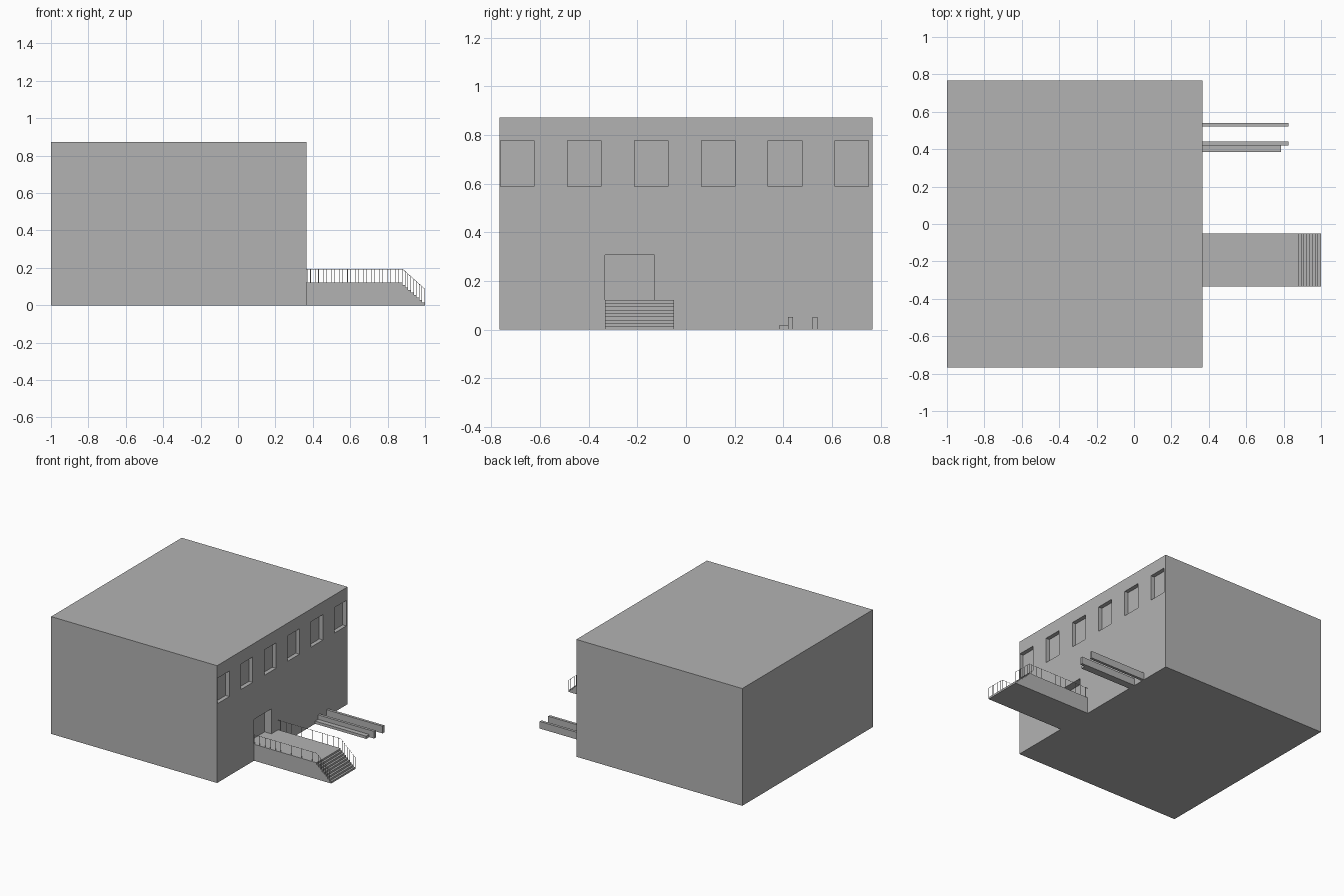
import bpy
import bmesh
from mathutils import Matrix, Vector

cube = bpy.data.objects.get("Cube")
if cube:
    bpy.data.objects.remove(cube, do_unlink=True)

grey = bpy.data.materials.new("plain_grey")
grey.use_nodes = True
GREY = (0.45, 0.45, 0.45, 1)
grey.diffuse_color = GREY
grey.node_tree.nodes["Principled BSDF"].inputs["Base Color"].default_value = GREY

WALL = 0.365           # x of the entrance wall
DECK = 0.122           # landing height
SIDES = (-0.333, -0.05)  # landing edges in y
STAIR, END = 0.88, 1.0   # start and end of the stairs


def finish(name, bm):
    mesh = bpy.data.meshes.new(name)
    bm.to_mesh(mesh)
    bm.free()
    mesh.materials.append(grey)
    obj = bpy.data.objects.new(name, mesh)
    bpy.context.collection.objects.link(obj)
    return obj


def add_box(bm, lo, hi):
    lo, hi = Vector(lo), Vector(hi)
    place = Matrix.Translation((lo + hi) / 2) @ Matrix.Diagonal((*(hi - lo), 1))
    bmesh.ops.create_cube(bm, size=1, matrix=place)


def box(name, lo, hi):
    bm = bmesh.new()
    add_box(bm, lo, hi)
    return finish(name, bm)


# Main block with recessed windows and doorway
building = box("building", (-1, -0.767, 0), (WALL, 0.767, 0.872))
bm = bmesh.new()
for i in range(6):
    y = -0.693 + i * 0.275
    add_box(bm, (WALL - 0.03, y - 0.069, 0.588), (WALL + 0.1, y + 0.069, 0.777))
add_box(bm, (WALL - 0.055, -0.333, DECK), (WALL + 0.1, -0.13, 0.307))
cutter = finish("opening_cutter", bm)
cutter.hide_render = True
cut = building.modifiers.new("openings", "BOOLEAN")
cut.object = cutter
cut.solver = "EXACT"
bpy.context.view_layer.objects.active = building
bpy.ops.object.modifier_apply(modifier=cut.name)
bpy.data.objects.remove(cutter, do_unlink=True)

# Landing and stairs, extruded from one stepped profile
RISERS = 9
run, rise = (END - STAIR) / (RISERS - 1), DECK / RISERS
profile = [(WALL, 0), (WALL, DECK), (STAIR, DECK)]
for i in range(1, RISERS):
    x, z = STAIR + (i - 1) * run, DECK - i * rise
    profile += [(x, z), (x + run, z)]
profile.append((END, 0))
bm = bmesh.new()
face = bm.faces.new([bm.verts.new((x, SIDES[0], z)) for x, z in profile])
side = bmesh.ops.extrude_face_region(bm, geom=[face])
moved = [g for g in side["geom"] if isinstance(g, bmesh.types.BMVert)]
bmesh.ops.translate(bm, verts=moved, vec=(0, SIDES[1] - SIDES[0], 0))
bmesh.ops.recalc_face_normals(bm, faces=bm.faces)
finish("landing_and_stairs", bm)


# Thin flat railings along both edges
def strip(bm, y, points):
    bm.faces.new([bm.verts.new((x, y, z)) for x, z in points])


def railing(name, y, shift):
    bm = bmesh.new()
    top, t = 0.195, 0.003
    low = top - (END - STAIR) * 0.9
    strip(bm, y, [(WALL, top - t), (STAIR, top - t), (STAIR, top), (WALL, top)])
    strip(bm, y, [(STAIR, top - t), (END, low - t), (END, low), (STAIR, top)])
    for i in range(12):
        x = WALL + 0.004 + shift + i * 0.043
        strip(bm, y, [(x, DECK), (x + t, DECK), (x + t, top), (x, top)])
    for i in range(RISERS):
        x = STAIR + i * run - t
        z = DECK - i * rise
        high = top - max(0, x - STAIR) * 0.9
        strip(bm, y, [(x, z), (x + t, z), (x + t, high - t), (x, high - t)])
    finish(name, bm)


railing("right_railing", SIDES[0], 0)
railing("left_railing", SIDES[1], 0.017)

# Long low walls and the kerb beside them
box("outer_low_wall", (WALL, 0.52, 0), (0.825, 0.54, 0.053))
box("inner_low_wall", (WALL, 0.42, 0), (0.825, 0.44, 0.053))
box("kerb", (WALL, 0.385, 0), (0.785, 0.42, 0.02))
